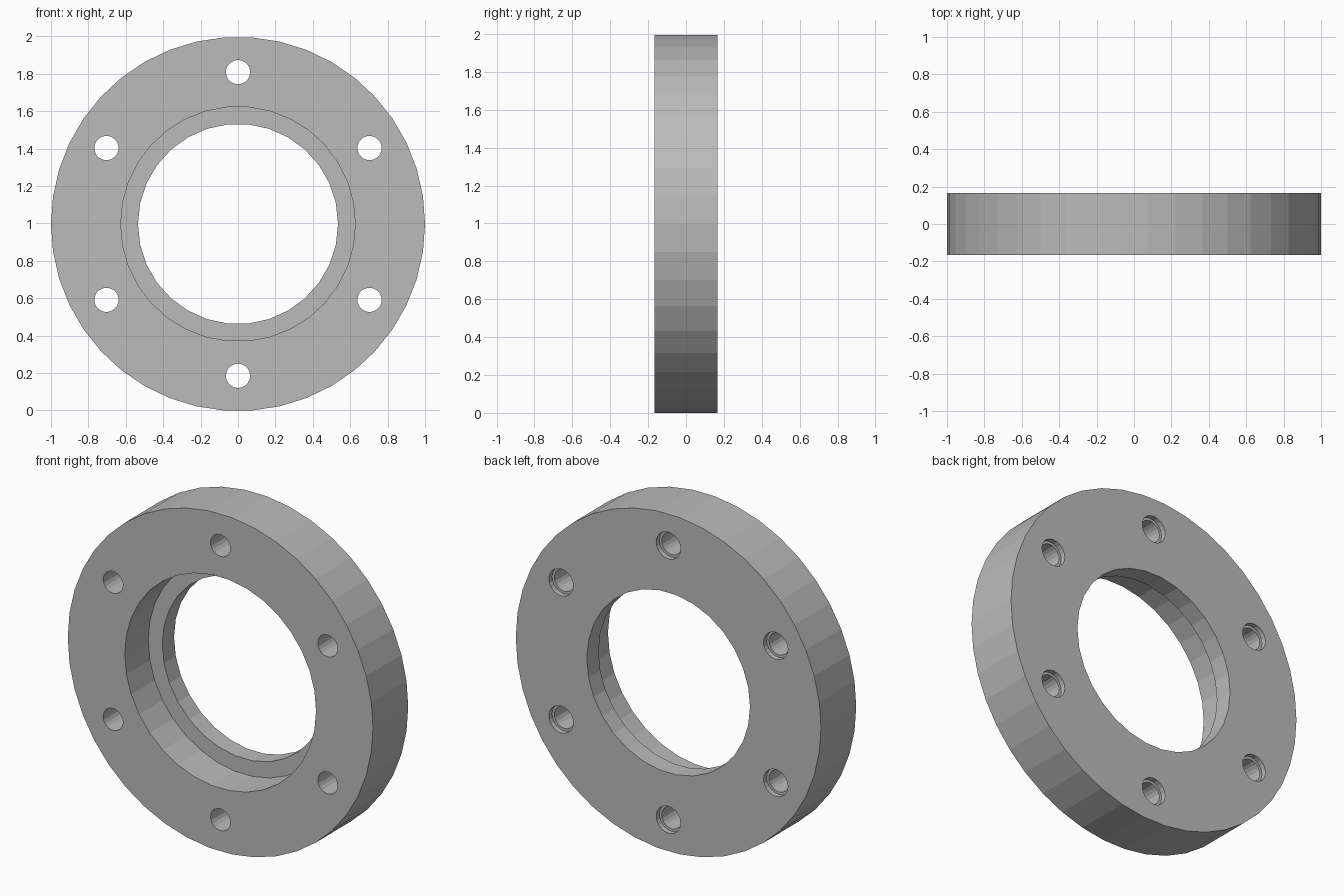
import bpy
import bmesh
from math import cos, sin, pi

default = bpy.data.objects.get("Cube")
if default:
    bpy.data.objects.remove(default, do_unlink=True)

HALF = 0.165            # half thickness
CENTRE = cos(pi / 42)   # height of the axis, so the lowest flat rests on the ground

grey = bpy.data.materials.new("plain grey")
grey.use_nodes = True
colour = (0.5, 0.5, 0.5, 1)
grey.diffuse_color = colour
grey.node_tree.nodes["Principled BSDF"].inputs["Base Color"].default_value = colour


def disc(name, radius, sides, front, back, x=0, z=0):
    """Cylinder along y with a vertex on its +x side."""
    bm = bmesh.new()
    rim = [bm.verts.new((x + radius * cos(2 * pi * i / sides), front,
                         CENTRE + z + radius * sin(2 * pi * i / sides)))
           for i in range(sides)]
    face = bm.faces.new(rim)
    grown = bmesh.ops.extrude_face_region(bm, geom=[face], use_keep_orig=True)
    moved = [g for g in grown["geom"] if isinstance(g, bmesh.types.BMVert)]
    bmesh.ops.translate(bm, verts=moved, vec=(0, back - front, 0))
    bmesh.ops.recalc_face_normals(bm, faces=bm.faces)
    mesh = bpy.data.meshes.new(name)
    bm.to_mesh(mesh)
    bm.free()
    mesh.materials.append(grey)
    obj = bpy.data.objects.new(name, mesh)
    bpy.context.collection.objects.link(obj)
    return obj


def cut(target, cutter):
    """Subtract the cutter and throw it away."""
    cutter.hide_render = True
    mod = target.modifiers.new("cut", "BOOLEAN")
    mod.operation = "DIFFERENCE"
    mod.solver = "EXACT"
    mod.object = cutter
    bpy.context.view_layer.objects.active = target
    bpy.ops.object.modifier_apply(modifier=mod.name)
    bpy.data.objects.remove(cutter, do_unlink=True)


# Flange body
flange = disc("flange_ring", 1, 42, -HALF, HALF)

# Central bore with a wider recess open to the front
cut(flange, disc("bore_cutter", 0.535, 30, -0.3, 0.3))
cut(flange, disc("recess_cutter", 0.627, 34, -0.3, 0.055))

# Six bolt holes, each with a shallow wider seat at the back
for i in range(6):
    angle = pi / 6 + i * pi / 3
    x, z = 0.812 * cos(angle), 0.812 * sin(angle)
    cut(flange, disc("hole_cutter", 0.065, 20, -0.3, 0.3, x, z))
    cut(flange, disc("seat_cutter", 0.08, 20, HALF - 0.03, 0.3, x, z))
